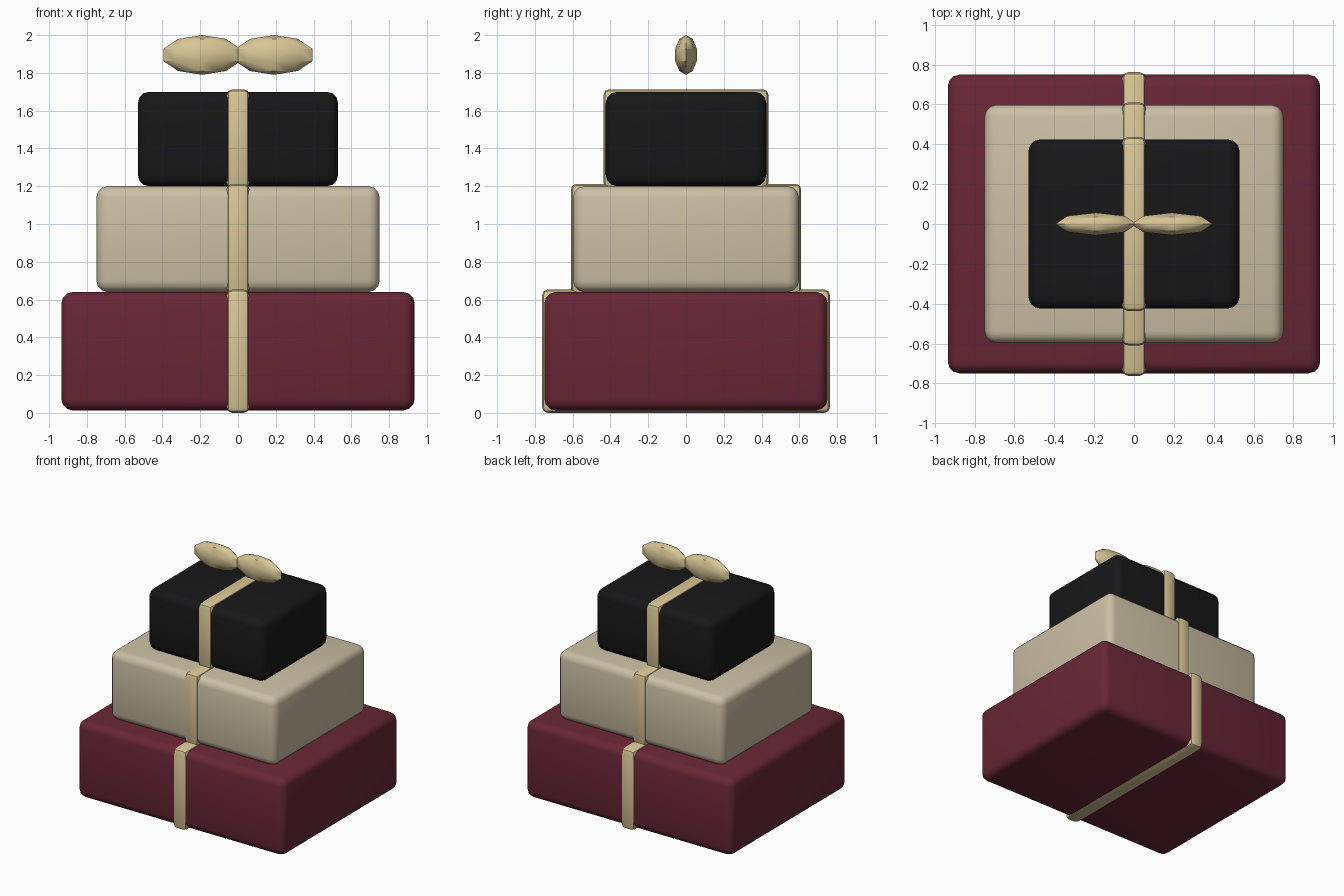
import bpy
from math import radians

if "Cube" in bpy.data.objects:
    bpy.data.objects.remove(bpy.data.objects["Cube"])


def material(name, rgb):
    mat = bpy.data.materials.new(name)
    mat.diffuse_color = (*rgb, 1)
    mat.use_nodes = True
    mat.node_tree.nodes["Principled BSDF"].inputs["Base Color"].default_value = mat.diffuse_color
    return mat


burgundy = material("burgundy", (0.14, 0.02, 0.037))
cream = material("cream", (0.60, 0.52, 0.37))
black = material("black", (0.009, 0.009, 0.010))
gold = material("gold", (0.68, 0.56, 0.30))


def finish(obj, name, mat):
    obj.name = name
    obj.data.materials.append(mat)
    bpy.ops.object.shade_smooth_by_angle(angle=radians(35))


def rounded_box(name, half_x, half_y, z0, z1, bevel, segments, mat):
    bpy.ops.mesh.primitive_cube_add(size=1, location=(0, 0, (z0 + z1) / 2))
    obj = bpy.context.object
    obj.scale = (2 * half_x, 2 * half_y, z1 - z0)
    bpy.ops.object.transform_apply(location=False, rotation=False, scale=True)
    mod = obj.modifiers.new("Bevel", "BEVEL")
    mod.width = bevel
    mod.segments = segments
    bpy.ops.object.modifier_apply(modifier=mod.name)
    finish(obj, name, mat)


# Stacked gift boxes, each wrapped by a slightly larger ribbon band
for tier, hx, hy, z0, z1, mat in (
    ("bottom", 0.935, 0.75, 0.013, 0.64, burgundy),
    ("middle", 0.75, 0.598, 0.64, 1.20, cream),
    ("top", 0.53, 0.425, 1.20, 1.70, black),
):
    rounded_box(f"{tier}_gift_box", hx, hy, z0, z1, 0.06, 3, mat)
    rounded_box(f"{tier}_ribbon", 0.06, hy + 0.012, z0 - 0.013, z1 + 0.013, 0.03, 2, gold)

# Two flattened bow loops above the stack
for side, x in (("left", -0.19), ("right", 0.19)):
    bpy.ops.mesh.primitive_uv_sphere_add(segments=8, ring_count=5, radius=1,
                                         location=(x, 0, 1.895))
    loop = bpy.context.object
    loop.scale = (0.215, 0.06, 0.105)
    bpy.ops.object.transform_apply(location=False, rotation=False, scale=True)
    finish(loop, f"{side}_bow_loop", gold)
